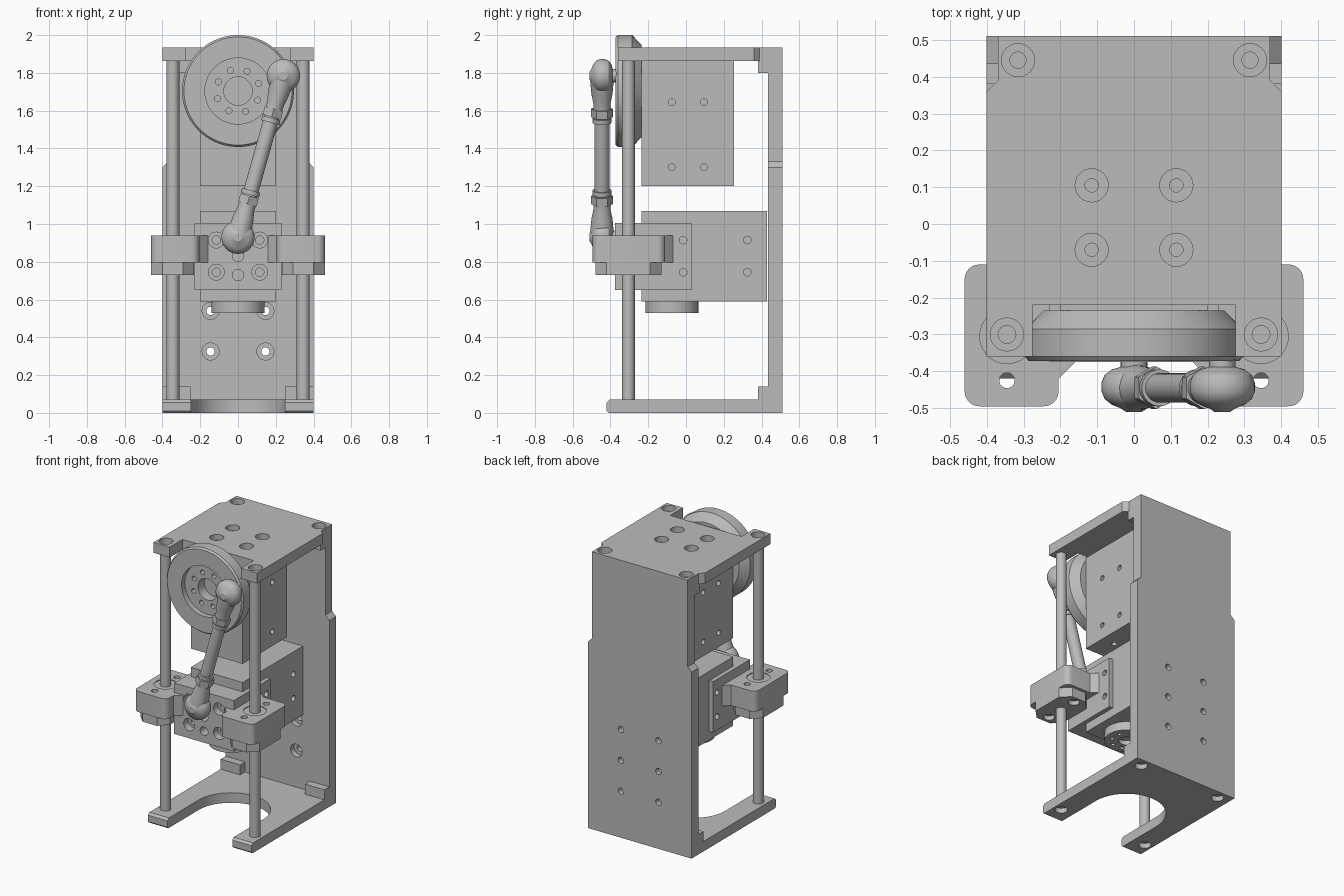
import bpy, bmesh, math
from mathutils import Vector, Matrix

if "Cube" in bpy.data.objects:
    bpy.data.objects.remove(bpy.data.objects["Cube"])

grey = bpy.data.materials.new("machined grey")
grey.use_nodes = True
COL = (0.5, 0.5, 0.5, 1)
grey.diffuse_color = COL
grey.node_tree.nodes["Principled BSDF"].inputs["Base Color"].default_value = COL

X, Y, Z = Vector((1, 0, 0)), Vector((0, 1, 0)), Vector((0, 0, 1))


def frame(pos, axis):
    """Matrix whose local z runs along axis from pos."""
    return Matrix.Translation(pos) @ Vector(axis).to_track_quat('Z', 'Y').to_matrix().to_4x4()


def lathe(bm, prof, pos, axis, seg=48):
    """Revolve (radius, height) points; both ends lie on the axis."""
    m = frame(pos, axis)
    rings = []
    for r, h in prof:
        n = seg if r else 1
        rings.append([bm.verts.new(m @ Vector((r * math.cos(math.tau * i / seg),
                                               r * math.sin(math.tau * i / seg), h))) for i in range(n)])
    for a, b in zip(rings, rings[1:]):
        for i in range(seg):
            vs = []
            for v in (a[i % len(a)], a[(i + 1) % len(a)], b[(i + 1) % len(b)], b[i % len(b)]):
                if v not in vs:
                    vs.append(v)
            bm.faces.new(vs)


def cyl(bm, r, length, pos, axis, seg=48):
    lathe(bm, [(0, 0), (r, 0), (r, length), (0, length)], pos, axis, seg)


def prism(bm, pts, lo, hi, place=lambda u, v, w: (u, v, w)):
    """Extrude an outline; place maps outline and depth to space."""
    a = [bm.verts.new(place(u, v, lo)) for u, v in pts]
    b = [bm.verts.new(place(u, v, hi)) for u, v in pts]
    bm.faces.new(a)
    bm.faces.new(b)
    for i in range(len(a)):
        j = (i + 1) % len(a)
        bm.faces.new((a[i], a[j], b[j], b[i]))


def box(bm, x, y, z):
    prism(bm, [(x[0], y[0]), (x[1], y[0]), (x[1], y[1]), (x[0], y[1])], *z)


def hole(bm, pos, axis, r, depth, big=0, sink=0):
    """Hole cutter drilled from pos along axis, optionally counterbored."""
    prof = [(0, -.02), (big, -.02), (big, sink), (r, sink)] if big else [(0, -.02), (r, -.02)]
    lathe(bm, prof + [(r, depth), (0, depth)], pos, axis, 24)


def make(name, bm, cut=None):
    def obj(n, b):
        bmesh.ops.recalc_face_normals(b, faces=b.faces)
        me = bpy.data.meshes.new(n)
        b.to_mesh(me)
        b.free()
        o = bpy.data.objects.new(n, me)
        bpy.context.scene.collection.objects.link(o)
        return o
    ob = obj(name, bm)
    if cut:
        c = obj("cutter", cut)
        c.hide_render = True
        mod = ob.modifiers.new("holes", 'BOOLEAN')
        mod.operation, mod.solver, mod.object = 'DIFFERENCE', 'EXACT', c
        dg = bpy.context.evaluated_depsgraph_get()
        me = bpy.data.meshes.new_from_object(ob.evaluated_get(dg))
        ob.modifiers.clear()
        ob.data = me
        bpy.data.objects.remove(c)
    ob.data.materials.clear()
    ob.data.materials.append(grey)
    for o in bpy.context.selected_objects:
        o.select_set(False)
    ob.select_set(True)
    bpy.context.view_layer.objects.active = ob
    bpy.ops.object.shade_smooth_by_angle(angle=math.radians(30))
    return ob


def mirrored(pts):
    return pts + [(-u, v) for u, v in reversed(pts)]


# base plate with a U opening and chamfered front lips
bm, cut = bmesh.new(), bmesh.new()
side = [(-.41, 0), (.51, 0), (.51, .07), (-.405, .07), (-.42, .055), (-.42, .01)]
prism(bm, side, -.4, .4, lambda u, v, w: (w, u, v))
arc = [(.25 * math.cos(math.pi * i / 32), -.075 + .25 * math.sin(math.pi * i / 32)) for i in range(33)]
prism(cut, [(.25, -.5)] + arc + [(-.25, -.5)], -.05, .12)
for s in (-1, 1):
    for x, y in ((.345, -.305), (.315, .445)):
        hole(cut, (s * x, y, 0), Z, .022, .06, .04, .035)
make("base_plate", bm, cut)

# back plate, narrower near the top
bm, cut = bmesh.new(), bmesh.new()
prism(bm, mirrored([(.4, .07), (.4, 1.3), (.37, 1.33), (.37, 1.862)]), .435, .51, lambda u, v, w: (u, w, v))
for s in (-1, 1):
    for z in (.325, .54, .755):
        hole(cut, (s * .145, .435, z), Y, .022, .1, .045, .04)
make("back_plate", bm, cut)

# corner lugs joining the plates
for s, tag in ((-1, "right"), (1, "left")):
    for place, z, out in (("lower", (.07, .14), .4), ("upper", (1.8, 1.862), .37)):
        bm = bmesh.new()
        box(bm, sorted((s * .25, s * out)), (.38, .435), z)
        make(f"{place}_lug_{tag}", bm)

# top plate with wheel slot and counterbored holes
bm, cut = bmesh.new(), bmesh.new()
prism(bm, mirrored([(.275, -.22), (.275, -.36), (.4, -.36), (.4, .36), (.37, .39), (.37, .51)]), 1.862, 1.935)
for s in (-1, 1):
    for x, y, r in ((.345, -.3, .024), (.315, .445, .022), (.115, .105, .018), (.115, -.07, .018)):
        hole(cut, (s * x, y, 1.935), -Z, r, .1, .045, .04)
make("top_plate", bm, cut)

# upper motor housing
bm, cut = bmesh.new(), bmesh.new()
box(bm, (-.2, .2), (-.235, .255), (1.2, 1.862))
for s in (-1, 1):
    for y in (-.075, .095):
        hole(cut, (s * .1, y, 1.2), Z, .018, .06)
        for z in (1.3, 1.645):
            hole(cut, (s * .2, y, z), -s * X, .018, .06)
make("upper_motor", bm, cut)

# crank wheel
bm, cut = bmesh.new(), bmesh.new()
lathe(bm, [(0, 0), (.245, 0), (.296, .05), (.296, .125), (.286, .137), (.175, .137), (.175, .1),
           (.075, .1), (.075, .03), (0, .03)], (0, -.235, 1.704), -Y, 96)
for i in range(8):
    a = math.tau * (i + .45) / 8
    hole(cut, (.115 * math.cos(a), -.335, 1.704 + .115 * math.sin(a)), Y, .016, .07)
make("crank_wheel", bm, cut)

# lower motor housing on the carriage
bm, cut = bmesh.new(), bmesh.new()
box(bm, (-.2, .2), (-.235, .43), (.59, 1.07))
for s in (-1, 1):
    for z in (.745, .915):
        hole(cut, (s * .2, .325, z), -s * X, .02, .06)
make("lower_motor", bm, cut)

# output flange under the lower motor
bm, cut = bmesh.new(), bmesh.new()
cyl(bm, .14, .062, (0, -.075, .53), Z, 64)
hole(cut, (0, -.075, .53), Z, .05, .03)
for i in range(8):
    a = math.tau * (i + .5) / 8
    hole(cut, (.095 * math.cos(a), -.075 + .095 * math.sin(a), .53), Z, .013, .04)
make("output_flange", bm, cut)

# U bracket around the lower motor
bm, cut = bmesh.new(), bmesh.new()
prism(bm, mirrored([(.2, -.235), (.2, .03), (.23, .03), (.23, -.375)]), .65, 1.005)
for s in (-1, 1):
    for z in (.745, .915):
        hole(cut, (s * .115, -.375, z), Y, .022, .12, .042, .05)
        hole(cut, (s * .23, -.015, z), -s * X, .02, .05)
for z in (.73, .83):
    hole(cut, (0, -.375, z), Y, .03, .1)
make("carriage_bracket", bm, cut)

for s, tag in ((-1, "right"), (1, "left")):
    # guide rod
    bm = bmesh.new()
    cyl(bm, .034, 1.82, (s * .345, -.305, .05), Z)
    make(f"guide_rod_{tag}", bm)

    # bearing arm with rounded outer corners
    bm, cut = bmesh.new(), bmesh.new()
    pts = [(.205, -.495), (.46, -.495), (.46, -.11), (.27, -.11), (.23, -.07), (.23, -.375), (.16, -.375), (.205, -.42)]
    prism(bm, [(s * u, v) for u, v in pts], .797, .94)
    bm.verts.ensure_lookup_table()
    edges = [e for e in bm.edges if abs(e.verts[0].co.z - e.verts[1].co.z) > .1
             and (abs(e.verts[0].co.x) > .45 or e.verts[0].co.y < -.48)]
    bmesh.ops.bevel(bm, geom=edges, offset=.04, segments=6, affect='EDGES', profile=.5)
    for y in (-.425, -.18):
        hole(cut, (s * .345, y, .94), -Z, .021, .2)
    cyl(cut, .074, .3, (s * .345, -.305, .7), Z)
    make(f"bearing_arm_{tag}", bm, cut)

    # clamp pad under the arm
    bm, cut = bmesh.new(), bmesh.new()
    pts = [(.29, -.48), (.40, -.48), (.46, -.42), (.46, -.19), (.40, -.13), (.29, -.13), (.232, -.19), (.232, -.42)]
    prism(bm, [(s * u, v) for u, v in pts], .73, .797)
    for y in (-.425, -.18):
        hole(cut, (s * .345, y, .73), Z, .021, .1, .036, .03)
    make(f"clamp_pad_{tag}", bm, cut)

    # bearing sleeve
    bm = bmesh.new()
    cyl(bm, .074, .2, (s * .345, -.305, .735), Z)
    make(f"bearing_sleeve_{tag}", bm)

# connecting link with a ball joint at each end
low, high = Vector((0, -.445, .93)), Vector((.24, -.445, 1.785))
span = high - low
bm = bmesh.new()
cyl(bm, .04, span.length * .5, low + span * .25, span)
make("link_shaft", bm)
for tag, start, d in (("lower", low, span), ("upper", high, -span)):
    bm = bmesh.new()
    lathe(bm, [(0, 0), (.025, 0), (.06, .01), (.08, .025), (.088, .045), (.088, .07), (.08, .09),
               (.06, .106), (.035, .116), (.022, .125), (0, .125)], start + Y * .06, -Y)
    make(f"joint_head_{tag}", bm)
    bm = bmesh.new()
    cyl(bm, .036, .06, start + Y * .035, Y)
    make(f"joint_stud_{tag}", bm)
    bm = bmesh.new()
    lathe(bm, [(0, .03), (.062, .03), (.056, .1), (.046, .15), (.046, .19), (0, .19)], start, d)
    make(f"joint_shank_{tag}", bm)
    bm = bmesh.new()
    cyl(bm, .058, .045, start + d * .205, d, 6)
    cyl(bm, .05, .025, start + d * .262, d, 32)
    make(f"lock_nut_{tag}", bm)
